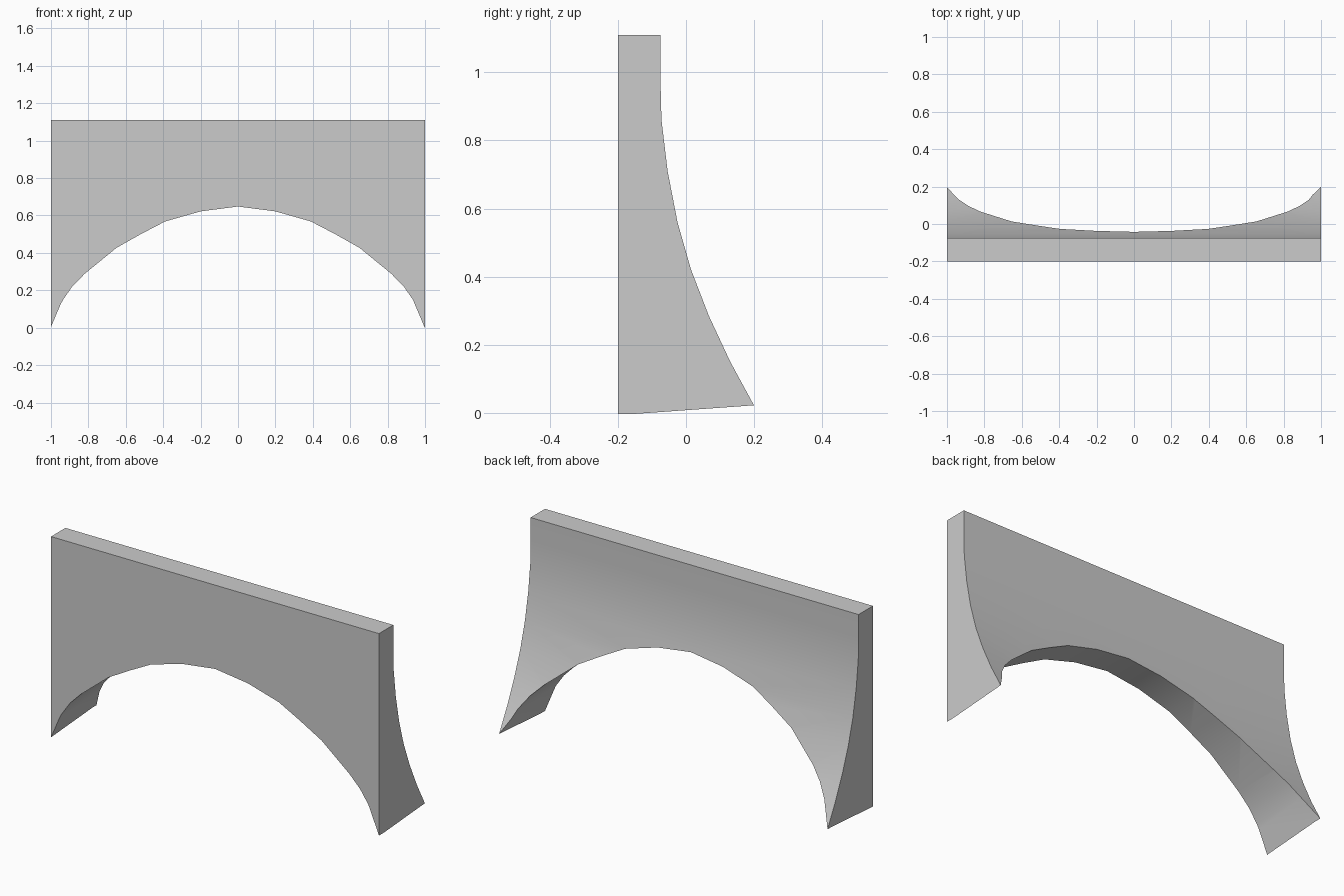
import bpy
import bmesh
import math

if "Cube" in bpy.data.objects:
    bpy.data.objects.remove(bpy.data.objects["Cube"])


def loft(name, start, end):
    """Solid between two matching closed outlines."""
    bm = bmesh.new()
    a = [bm.verts.new(p) for p in start]
    b = [bm.verts.new(p) for p in end]
    n = len(a)
    bm.faces.new(a)
    bm.faces.new(b[::-1])
    for i in range(n):
        j = (i + 1) % n
        bm.faces.new((a[j], a[i], b[i], b[j]))
    bmesh.ops.recalc_face_normals(bm, faces=bm.faces)
    mesh = bpy.data.meshes.new(name)
    bm.to_mesh(mesh)
    bm.free()
    obj = bpy.data.objects.new(name, mesh)
    bpy.context.collection.objects.link(obj)
    return obj


# Wall: side profile (y, z) with a flat front and a flared back, run along x
back = [(-0.075, 1.11), (-0.075, 0.98), (-0.072, 0.86), (-0.054, 0.71),
        (-0.025, 0.56), (0.015, 0.42), (0.067, 0.285), (0.13, 0.15),
        (0.198, 0.025), (0.23, -0.034)]
profile = [(-0.2, -0.034), (-0.2, 1.11)] + back
wall = loft("arched_wall", [(-1, y, z) for y, z in profile],
            [(1, y, z) for y, z in profile])

# Arch opening: half curve (x, z), mirrored; feet rise slightly to the back
half = [(0.2, 0.622), (0.39, 0.568), (0.52, 0.50), (0.65, 0.427),
        (0.82, 0.288), (0.885, 0.222), (0.935, 0.15)]


def arch_outline(y):
    foot = 0.002 + 0.055 * (y + 0.2)
    drop = (0.15 - foot) / 0.065
    right = half + [(1.02, foot - 0.02 * drop), (1.02, -0.3)]
    left = [(-x, z) for x, z in reversed(right)]
    return [(x, y, z) for x, z in left + [(0, 0.648)] + right]


cutter = loft("arch_cutter", arch_outline(-0.3), arch_outline(0.3))
cutter.hide_render = True

# Cut the opening
bpy.context.view_layer.objects.active = wall
wall.select_set(True)
mod = wall.modifiers.new("arch_opening", 'BOOLEAN')
mod.operation = 'DIFFERENCE'
mod.solver = 'EXACT'
mod.object = cutter
bpy.ops.object.modifier_apply(modifier=mod.name)
bpy.data.objects.remove(cutter)

# Smooth the curved back and underside, keep the outer edges crisp
bpy.ops.object.shade_smooth_by_angle(angle=math.radians(30))
